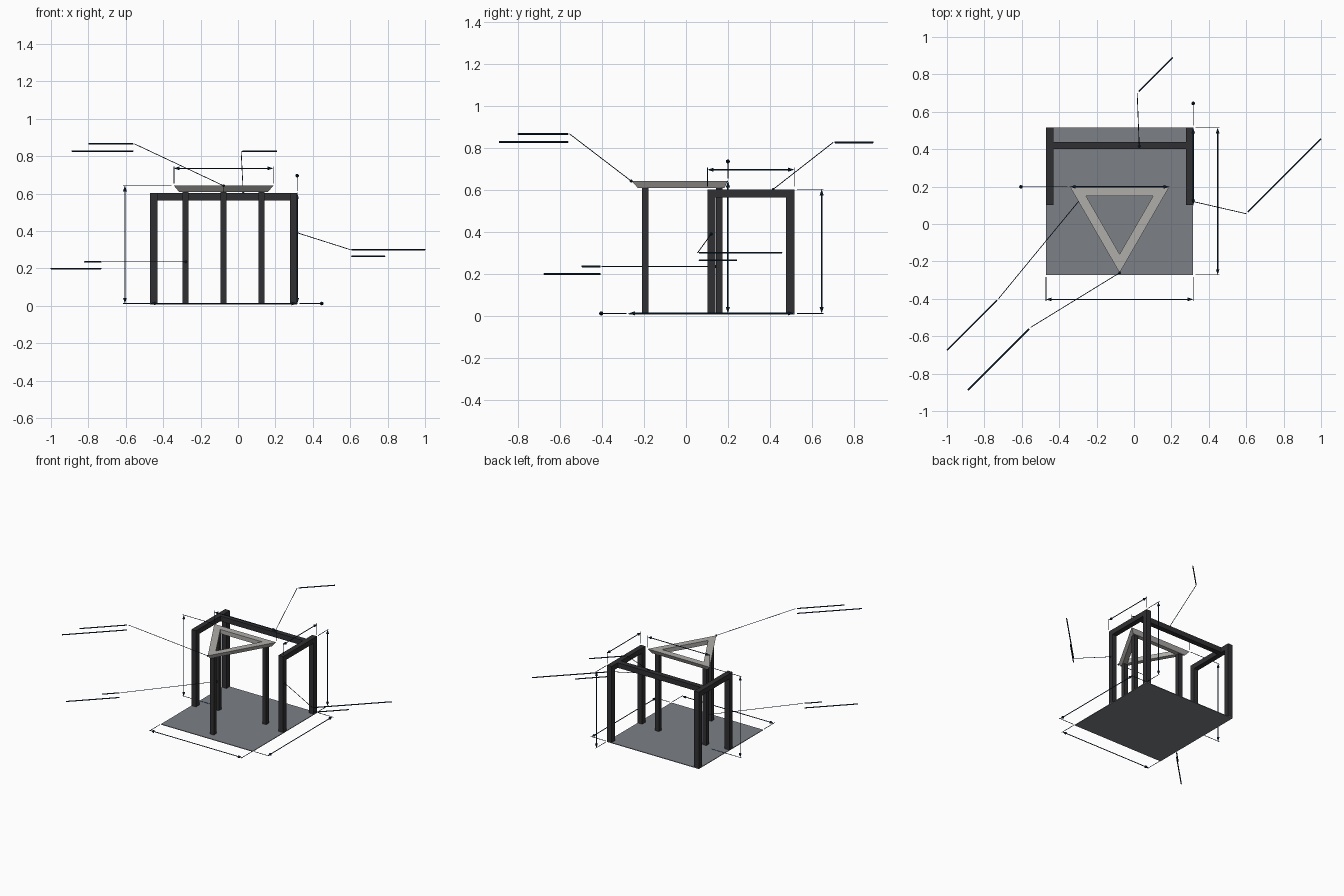
import bpy, bmesh
from math import sqrt
from mathutils import Vector, Matrix

if "Cube" in bpy.data.objects:
    bpy.data.objects.remove(bpy.data.objects["Cube"])

G = 0.012             # top of the floor
FT = 0.0787           # one foot
CX = -0.077           # centre line of the booth
L, R = CX - 5 * FT, CX + 5 * FT
F, B = -0.272, 0.515
TOP = G + 7.5 * FT    # side frame height
CAN = G + 8 * FT      # canopy height


def material(name, rgb):
    m = bpy.data.materials.new(name)
    m.diffuse_color = (*rgb, 1)
    m.use_nodes = True
    m.node_tree.nodes["Principled BSDF"].inputs["Base Color"].default_value = m.diffuse_color
    return m


DARK = material("dark_frame", (0.03, 0.03, 0.033))
FLOOR = material("floor_grey", (0.2, 0.215, 0.24))
PALE = material("pale_canopy", (0.43, 0.42, 0.40))
INK = material("navy_line", (0.006, 0.025, 0.06))


def finish(bm, name, mat):
    bmesh.ops.recalc_face_normals(bm, faces=bm.faces)
    me = bpy.data.meshes.new(name)
    bm.to_mesh(me)
    bm.free()
    me.materials.append(mat)
    ob = bpy.data.objects.new(name, me)
    bpy.context.collection.objects.link(ob)
    return ob


def box(bm, lo, hi):
    lo, hi = Vector(lo), Vector(hi)
    m = Matrix.Translation((lo + hi) / 2) @ Matrix.Diagonal((*(hi - lo), 1))
    bmesh.ops.create_cube(bm, size=1, matrix=m)


def box_object(name, lo, hi, mat=DARK):
    bm = bmesh.new()
    box(bm, lo, hi)
    return finish(bm, name, mat)


def rod(bm, a, b, r1, r2=None):
    a, b = Vector(a), Vector(b)
    d = b - a
    m = Matrix.Translation((a + b) / 2) @ d.to_track_quat('Z', 'Y').to_matrix().to_4x4()
    bmesh.ops.create_cone(bm, cap_ends=True, segments=8, radius1=r1,
                          radius2=r1 if r2 is None else r2, depth=d.length, matrix=m)


# Floor
box_object("floor", (L, F, G - 0.005), (R, B, G), FLOOR)

# Side frames: two posts and a top rail each
S = FT / 2
for side, x in (("left", L), ("right", R - S)):
    y0 = B - 5.25 * FT
    box_object(side + "_frame_front_post", (x, y0, G), (x + S, y0 + S, TOP - S))
    box_object(side + "_frame_back_post", (x, B - S, G), (x + S, B, TOP - S))
    box_object(side + "_frame_rail", (x, y0, TOP - S), (x + S, B, TOP))

# Header beam between the frames
box_object("header_beam", (L + S, 0.40, TOP - S), (R - S, 0.40 + S, TOP))

# Triangular canopy: open ring with sloping outer sides
SIDE = 6.75 * FT
BACK = 0.199
TIP = BACK - SIDE * sqrt(3) / 2
LOW = CAN - 5 / 12 * FT


def triangle(bm, inset, z):
    h = SIDE / 2 - sqrt(3) * inset
    return [bm.verts.new(p) for p in ((CX - h, BACK - inset, z), (CX, TIP + 2 * inset, z),
                                      (CX + h, BACK - inset, z))]


bm = bmesh.new()
rings = [triangle(bm, i, z) for i, z in ((0, CAN), (0.05, CAN), (0.05, LOW), (0.016, LOW))]
for a, b in zip(rings, rings[1:] + rings[:1]):
    for i in range(3):
        j = (i + 1) % 3
        bm.faces.new((a[i], a[j], b[j], b[i]))
finish(bm, "triangle_canopy", PALE)

# Canopy posts
P = 2.5 / 12 * FT
for name, x, y in (("front", CX, -0.194), ("back_left", CX - 0.203, 0.158),
                   ("back_right", CX + 0.203, 0.158)):
    box_object("canopy_post_" + name, (x - P, y - P, G), (x + P, y + P, LOW))


# Dimension lines: main line, two arrowheads, two extension lines
def dimension(name, a, b, off):
    a, b, off = Vector(a), Vector(b), Vector(off)
    bm = bmesh.new()
    p, q = a + off, b + off
    d = (q - p).normalized() * 0.03
    rod(bm, p + d, q - d, 0.003)
    rod(bm, p + d, p, 0.010, 0)
    rod(bm, q - d, q, 0.010, 0)
    for e in (a, b):
        rod(bm, e + off.normalized() * 0.012, e + off + off.normalized() * 0.01, 0.002)
    finish(bm, name, INK)


H = SIDE / 2
dimension("canopy_height_dimension", (CX - H, BACK, G), (CX - H, BACK, CAN), (-0.262, 0, 0))
dimension("canopy_width_dimension", (CX - H, BACK, CAN), (CX + H, BACK, CAN), (0, 0, 0.093))
dimension("frame_depth_dimension", (R, B - 5.25 * FT, TOP), (R, B, TOP), (0, 0, 0.093))
dimension("frame_height_dimension", (R, B, G), (R, B, TOP), (0, 0.13, 0))
dimension("floor_width_dimension", (L, F, G), (R, F, G), (0, -0.131, 0))
dimension("floor_depth_dimension", (R, F, G), (R, B, G), (0.131, 0, 0))


# Leaders: dot, line and blank shelf strokes running diagonally
def leader(name, dot, end, shelves):
    bm = bmesh.new()
    bmesh.ops.create_icosphere(bm, subdivisions=2, radius=0.007,
                               matrix=Matrix.Translation(dot))
    rod(bm, dot, end, 0.002)
    for length, drop in shelves:
        s = Vector(end) + Vector((0, 0, -drop))
        g = 0.008 if length > 0 else -0.008
        rod(bm, s + Vector((g, g, 0)), s + Vector((length, length, 0)), 0.004)
    finish(bm, name, INK)


leader("canopy_leader", (CX, TIP, CAN), (-0.553, -0.553, 0.865), ((-0.245, 0), (-0.335, 0.038)))
leader("header_leader", (0.028, 0.415, TOP), (0.017, 0.70, 0.825), ((0.19, 0),))
leader("frame_leader", (R, 0.12, 0.39), (0.60, 0.055, 0.30), ((0.40, 0), (0.185, 0.036)))
leader("post_leader", (-0.28, 0.141, 0.235), (-0.725, -0.40, 0.235), ((-0.095, 0), (-0.275, 0.036)))
